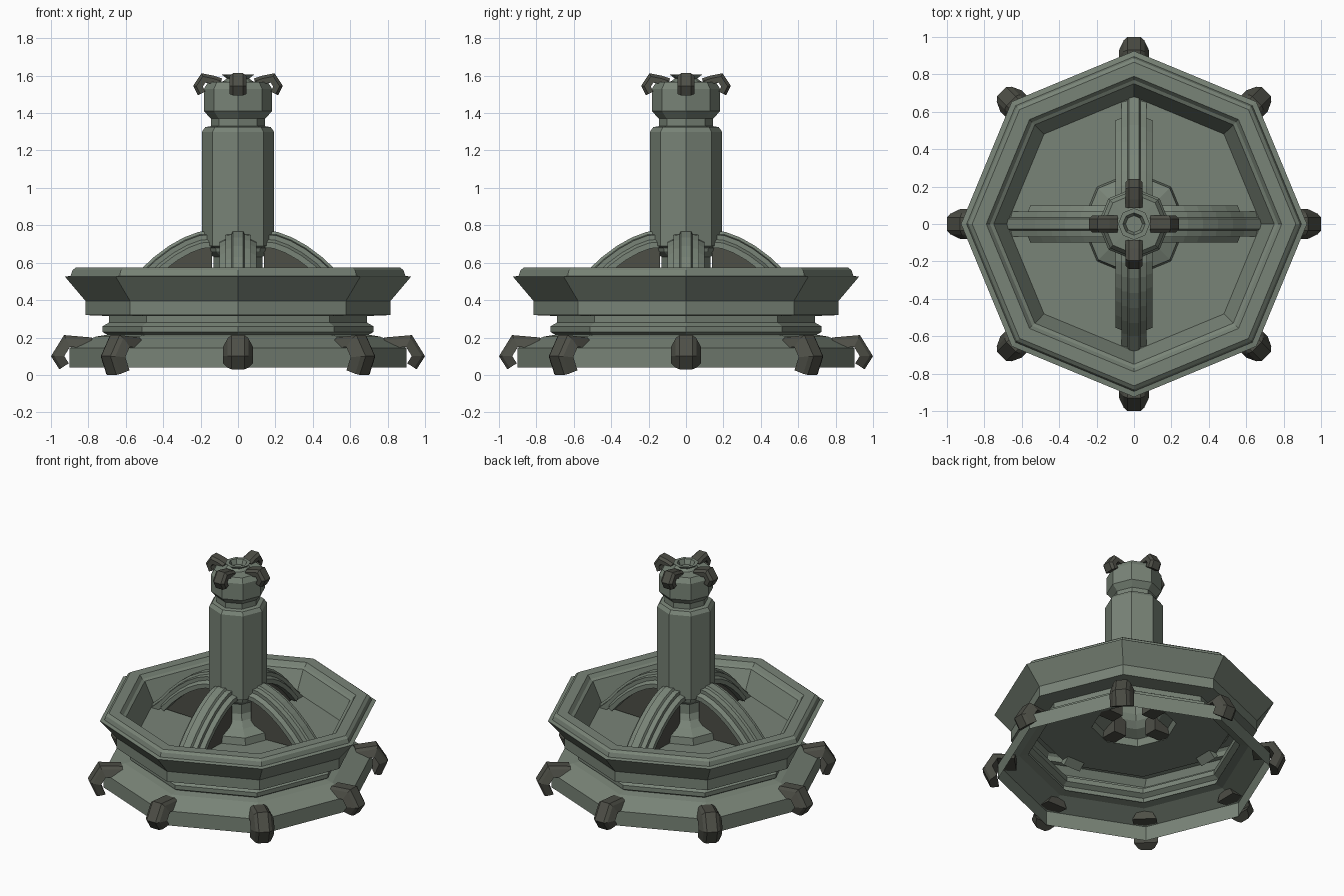
import bpy, bmesh, math
from mathutils import Vector

if "Cube" in bpy.data.objects:
    bpy.data.objects.remove(bpy.data.objects["Cube"])


def material(name, rgb):
    m = bpy.data.materials.new(name)
    m.diffuse_color = (*rgb, 1)
    m.use_nodes = True
    m.node_tree.nodes["Principled BSDF"].inputs["Base Color"].default_value = m.diffuse_color
    return m


STONE = material("green_stone", (0.19, 0.23, 0.185))
DARK = material("dark_stone", (0.075, 0.077, 0.062))


def finish(bm, name, mat):
    bmesh.ops.recalc_face_normals(bm, faces=bm.faces)
    me = bpy.data.meshes.new(name)
    bm.to_mesh(me)
    bm.free()
    me.materials.append(mat)
    ob = bpy.data.objects.new(name, me)
    bpy.context.collection.objects.link(ob)
    return ob


def lathe(name, profile, mat, n=8):
    """Octagonal ring of faces along an (r, z) profile, corners on the axes."""
    bm = bmesh.new()
    rings = [[bm.verts.new((r * math.cos(i * math.tau / n), r * math.sin(i * math.tau / n), z))
              for i in range(n)] for r, z in profile]
    for a, b in zip(rings, rings[1:]):
        for i in range(n):
            j = (i + 1) % n
            bm.faces.new((a[i], a[j], b[j], b[i]))
    return finish(bm, name, mat)


def sweep(name, path, section, mat, angles):
    """Symmetric section of (half width, depth) along an (r, z) path, repeated round z."""
    pts = [Vector(p) for p in path]
    sec = [(-w, d) for w, d in section] + [(w, d) for w, d in reversed(section)]
    bm = bmesh.new()
    for ang in angles:
        a = math.radians(ang)
        c, s = math.cos(a), math.sin(a)
        rings = []
        for i, p in enumerate(pts):
            t0 = (p - pts[max(i - 1, 0)]) if i else pts[1] - p
            t1 = (pts[i + 1] - p) if i < len(pts) - 1 else t0
            t0, t1 = t0.normalized(), t1.normalized()
            t = (t0 + t1).normalized()
            n = Vector((-t.y, t.x)) / max(t.dot(t1), 0.6)
            ring = []
            for w, d in sec:
                q = p - n * d
                ring.append(bm.verts.new((q.x * c - w * s, q.x * s + w * c, q.y)))
            rings.append(ring)
        k = len(sec)
        for a0, b0 in zip(rings, rings[1:]):
            for i in range(k):
                j = (i + 1) % k
                bm.faces.new((a0[i], a0[j], b0[j], b0[i]))
        bm.faces.new(rings[0])
        bm.faces.new(rings[-1])
    return finish(bm, name, mat)


def web(name, outline, half, mat, angles):
    """Flat upright plate with an (r, z) outline, repeated round z."""
    bm = bmesh.new()
    for ang in angles:
        a = math.radians(ang)
        c, s = math.cos(a), math.sin(a)
        sides = [[bm.verts.new((r * c - w * s, r * s + w * c, z)) for r, z in outline]
                 for w in (-half, half)]
        k = len(outline)
        for side in sides:
            bm.faces.new(side)
        for i in range(k):
            j = (i + 1) % k
            bm.faces.new((sides[0][i], sides[0][j], sides[1][j], sides[1][i]))
    return finish(bm, name, mat)


AXES = [0, 90, 180, 270]
DIAGONALS = [45, 135, 225, 315]

# Base and basin: one shell, open underneath
lathe("basin", [(0.90, 0.04), (0.90, 0.145), (0.76, 0.205), (0.70, 0.215), (0.725, 0.23),
                (0.725, 0.26), (0.69, 0.28), (0.69, 0.315), (0.815, 0.32), (0.815, 0.395),
                (0.925, 0.525), (0.895, 0.53), (0.885, 0.56), (0.865, 0.575), (0.79, 0.575),
                (0.77, 0.55), (0.75, 0.54), (0.68, 0.40), (0.28, 0.40)], STONE)

# Central column with pedestal, neck, head and small cup
lathe("column", [(0.28, 0.40), (0.27, 0.45), (0.19, 0.48), (0.15, 0.52), (0.13, 0.56),
                 (0.13, 0.63), (0.165, 0.66), (0.17, 0.68), (0.193, 0.69), (0.193, 1.30),
                 (0.175, 1.325), (0.145, 1.33), (0.145, 1.37), (0.182, 1.41), (0.182, 1.53),
                 (0.16, 1.565), (0.08, 1.57), (0.06, 1.585), (0.085, 1.605), (0.06, 1.605),
                 (0.045, 1.57), (0.001, 1.57)], STONE)

# Arched ribs between column and basin wall
arch = [(0.15, 0.77), (0.21, 0.765), (0.29, 0.735), (0.37, 0.69), (0.45, 0.63),
        (0.53, 0.555), (0.60, 0.475), (0.68, 0.40)]
sweep("arch_ribs", arch, [(0.028, 0), (0.035, 0.015), (0.068, 0.02), (0.068, 0.06)], STONE, AXES)
sweep("arch_flanges", arch[:-1], [(0.07, 0.045), (0.098, 0.06), (0.098, 0.09)], STONE, AXES)
web("arch_panels", [(0.14, 0.40), (0.14, 0.69), (0.24, 0.67), (0.34, 0.62), (0.43, 0.55),
                    (0.55, 0.41)], 0.05, DARK, AXES)

# Feet clamped over the base corners; the diagonal ones reach the ground
foot = [(0.78, 0.20), (0.93, 0.213), (1.0, 0.10)]
foot_section = [(0.035, 0), (0.055, 0.015), (0.08, 0.06)]
sweep("axis_feet", foot + [(0.955, 0.03)], foot_section, DARK, AXES)
sweep("diagonal_feet", foot + [(0.955, 0.0)], foot_section, DARK, DIAGONALS)

# Spout claws around the column head
sweep("spout_claws", [(0.085, 1.585), (0.13, 1.60), (0.195, 1.613), (0.24, 1.545), (0.215, 1.495)],
      [(0.028, 0), (0.045, 0.015), (0.045, 0.045)], DARK, AXES)
